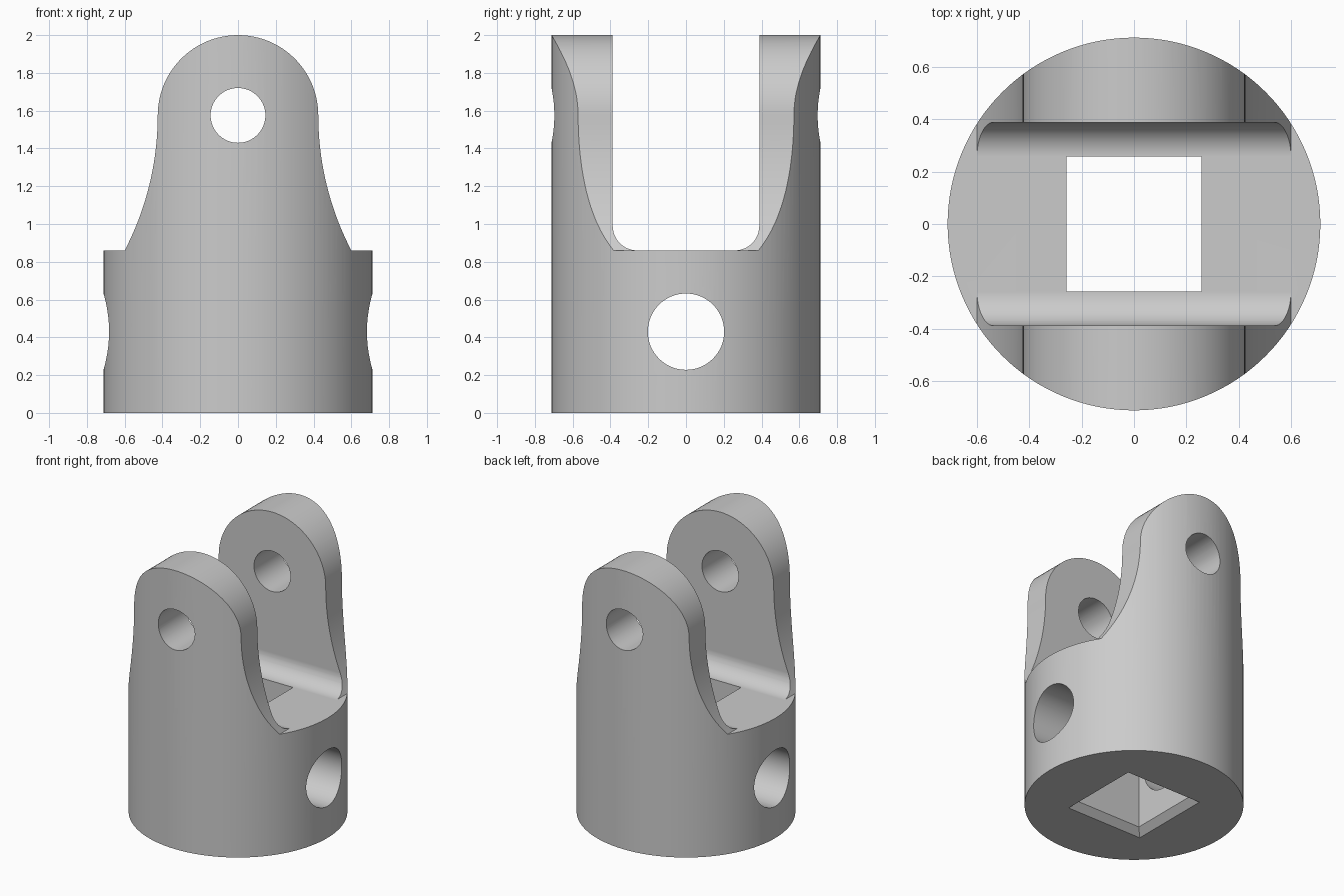
import bpy, bmesh, math
from mathutils import Matrix

default = bpy.data.objects.get("Cube")
if default:
    bpy.data.objects.remove(default, do_unlink=True)

RADIUS, SHOULDER, EYE_Z, EYE_R = 0.712, 0.86, 1.575, 0.425
FOOT_X, SLOT_Y, FILLET = 0.6, 0.388, 0.13
SQUARE, CHAMFER = 0.257, 0.045

steel = bpy.data.materials.new("steel grey")
steel.use_nodes = True
GREY = (0.6, 0.6, 0.6, 1)
steel.diffuse_color = GREY
steel.node_tree.nodes["Principled BSDF"].inputs["Base Color"].default_value = GREY


def loft(name, rings):
    """Closed solid through matching rings of points."""
    bm = bmesh.new()
    loops = [[bm.verts.new(p) for p in ring] for ring in rings]
    n = len(loops[0])
    for a, b in zip(loops, loops[1:]):
        for i in range(n):
            j = (i + 1) % n
            bm.faces.new((a[i], a[j], b[j], b[i]))
    bm.faces.new(loops[0][::-1])
    bm.faces.new(loops[-1])
    bmesh.ops.recalc_face_normals(bm, faces=bm.faces)
    mesh = bpy.data.meshes.new(name)
    bm.to_mesh(mesh)
    bm.free()
    mesh.materials.append(steel)
    obj = bpy.data.objects.new(name, mesh)
    bpy.context.collection.objects.link(obj)
    return obj


def arc(cx, cz, r, start, end, steps):
    angles = [math.radians(start + (end - start) * i / steps) for i in range(steps + 1)]
    return [(cx + r * math.cos(a), cz + r * math.sin(a)) for a in angles]


def circle(r, cx=0, cz=0, n=64):
    return arc(cx, cz, r, 0, 360 * (n - 1) / n, n - 1)


def mirrored(half):
    """Complete a right-hand outline that runs from bottom to top."""
    return half + [(-x, z) for x, z in reversed(half) if abs(x) > 1e-6]


def combine(target, tool, operation):
    tool.hide_render = True
    mod = target.modifiers.new(tool.name, "BOOLEAN")
    mod.operation, mod.solver, mod.object = operation, "EXACT", tool
    bpy.context.view_layer.objects.active = target
    bpy.ops.object.modifier_apply(modifier=mod.name)
    bpy.data.objects.remove(tool, do_unlink=True)


# Round body
body = loft("clevis_body", [[(x, y, z) for x, y in circle(RADIUS, n=128)] for z in (0, 2)])

# Front outline: base, shoulder, flared cheek and round eye
dx, dz = FOOT_X - EYE_R, EYE_Z - SHOULDER
flare = (dx * dx + dz * dz) / (2 * dx)
foot_angle = 180 + math.degrees(math.asin(dz / flare))
half = [(1, -0.1), (1, SHOULDER)]
half += arc(EYE_R + flare, EYE_Z, flare, foot_angle, 180, 20)[:-1]
half += arc(0, EYE_Z, EYE_R, 0, 90, 24)
outline = mirrored(half)
combine(body, loft("cheek_outline", [[(x, y, z) for x, z in outline] for y in (-1, 1)]), "INTERSECT")

# Fork slot with filleted floor
slot = mirrored(arc(SLOT_Y - FILLET, SHOULDER + FILLET, FILLET, -90, 0, 12) + [(SLOT_Y, 2.2)])
combine(body, loft("fork_slot", [[(x, y, z) for y, z in slot] for x in (-1, 1)]), "DIFFERENCE")

# Square socket with chamfered mouth
levels = [(SQUARE + 2 * CHAMFER, -CHAMFER), (SQUARE, CHAMFER), (SQUARE, 1.1)]
socket = [[(sx * s, sy * s, z) for sx, sy in ((-1, -1), (1, -1), (1, 1), (-1, 1))] for s, z in levels]
combine(body, loft("square_socket", socket), "DIFFERENCE")

# Pin hole through both cheeks, cross hole through the base
pin = circle(0.145, 0, EYE_Z)
combine(body, loft("pin_hole", [[(x, y, z) for x, z in pin] for y in (-1, 1)]), "DIFFERENCE")
cross = circle(0.202, 0, 0.43)
combine(body, loft("cross_hole", [[(x, y, z) for y, z in cross] for x in (-1, 1)]), "DIFFERENCE")

# Smooth curved walls, keep machined edges crisp
bpy.ops.object.select_all(action="DESELECT")
body.select_set(True)
bpy.context.view_layer.objects.active = body
bpy.ops.object.shade_smooth_by_angle(angle=math.radians(25))
normals = body.modifiers.new("flat_face_normals", "WEIGHTED_NORMAL")
normals.keep_sharp = True
